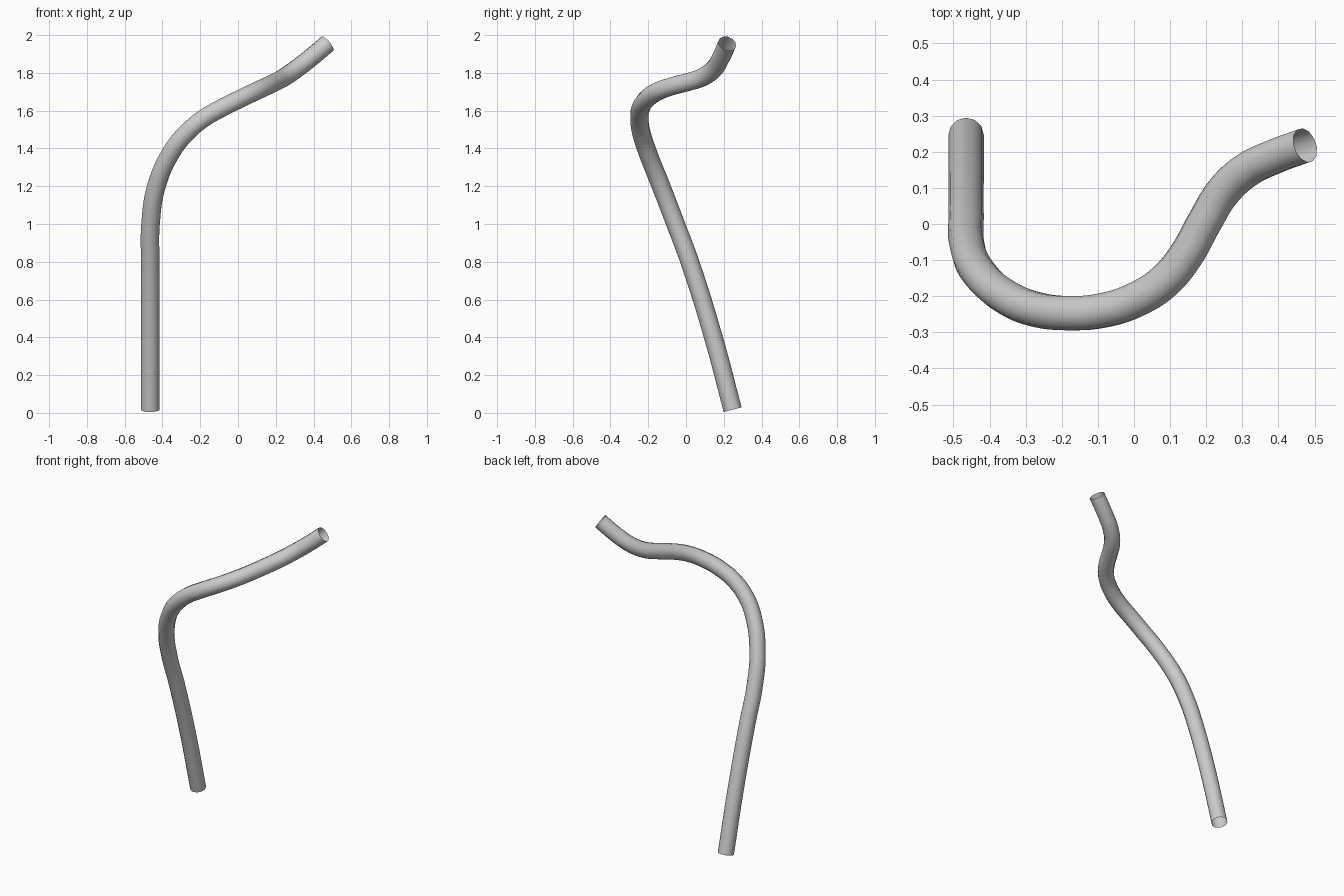
import bpy

if "Cube" in bpy.data.objects:
    bpy.data.objects.remove(bpy.data.objects["Cube"])

# Centre line of the bent tube, bottom to top
path = [
    (-0.465, 0.247, 0.017), (-0.465, 0.145, 0.40), (-0.465, 0.020, 0.80),
    (-0.463, -0.055, 1.00), (-0.432, -0.132, 1.20), (-0.350, -0.205, 1.385),
    (-0.270, -0.237, 1.485), (-0.180, -0.247, 1.56), (-0.090, -0.240, 1.612),
    (0.000, -0.212, 1.657), (0.085, -0.158, 1.698), (0.145, -0.085, 1.726),
    (0.195, 0.005, 1.750), (0.245, 0.087, 1.777), (0.310, 0.148, 1.822),
    (0.385, 0.185, 1.880), (0.474, 0.218, 1.955),
]

curve = bpy.data.curves.new("bent_tube", 'CURVE')
curve.dimensions = '3D'
curve.bevel_depth = 0.049
curve.bevel_resolution = 4
curve.use_fill_caps = False          # open ends
curve.resolution_u = 6

spline = curve.splines.new('BEZIER')
spline.bezier_points.add(len(path) - 1)
for point, co in zip(spline.bezier_points, path):
    point.co = co
    point.handle_left_type = point.handle_right_type = 'AUTO'
spline.use_smooth = True

tube = bpy.data.objects.new("bent_tube", curve)
bpy.context.collection.objects.link(tube)

# Turn into a smooth mesh tube
bpy.context.view_layer.objects.active = tube
tube.select_set(True)
bpy.ops.object.convert(target='MESH')
bpy.ops.object.shade_smooth()
